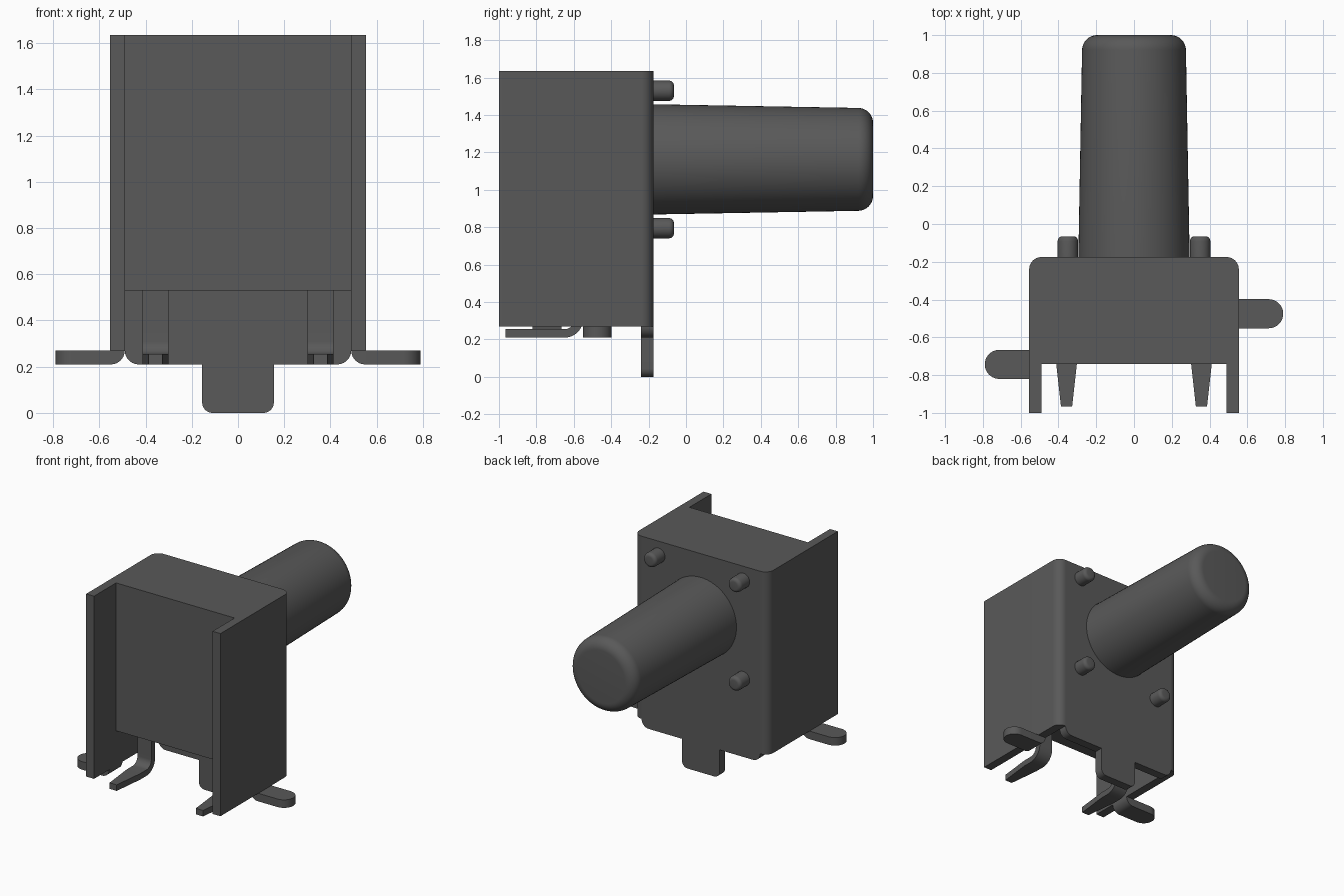
import bpy, bmesh, math
from mathutils import Vector

cube = bpy.data.objects.get("Cube")
if cube:
    bpy.data.objects.remove(cube)

grey = bpy.data.materials.new("dark grey")
grey.use_nodes = True
COLOUR = (0.1, 0.1, 0.1, 1)
grey.diffuse_color = COLOUR
grey.node_tree.nodes["Principled BSDF"].inputs["Base Color"].default_value = COLOUR


def finish(name, bm):
    bmesh.ops.recalc_face_normals(bm, faces=bm.faces)
    mesh = bpy.data.meshes.new(name)
    bm.to_mesh(mesh)
    bm.free()
    mesh.materials.append(grey)
    ob = bpy.data.objects.new(name, mesh)
    bpy.context.collection.objects.link(ob)
    bpy.ops.object.select_all(action='DESELECT')
    ob.select_set(True)
    bpy.context.view_layer.objects.active = ob
    bpy.ops.object.shade_smooth_by_angle(angle=math.radians(35))
    return ob


def arc(cx, cy, r, a0, a1, n=10):
    angles = [math.radians(a0 + (a1 - a0) * i / n) for i in range(n + 1)]
    return [(cx + r * math.cos(a), cy + r * math.sin(a)) for a in angles]


def extrude(name, points, axis, lo, hi, adjust=None):
    """Extrude a 2D outline along x (y,z), y (x,z) or z (x,y)."""
    def place(p, d):
        u, v = p
        return {'x': (d, u, v), 'y': (u, d, v), 'z': (u, v, d)}[axis]
    bm = bmesh.new()
    a = [bm.verts.new(place(p, lo)) for p in points]
    b = [bm.verts.new(place(p, hi)) for p in points]
    bm.faces.new(a)
    bm.faces.new(b)
    for i in range(len(points)):
        j = (i + 1) % len(points)
        bm.faces.new((a[i], a[j], b[j], b[i]))
    if adjust:
        for v in bm.verts:
            adjust(v)
    return finish(name, bm)


def lathe(name, profile, x, z, steps):
    """Spin a (radius, y) profile about an axis parallel to y."""
    bm = bmesh.new()
    vs = [bm.verts.new((x + r, y, z)) for r, y in profile]
    edges = [bm.edges.new(e) for e in zip(vs, vs[1:])]
    bmesh.ops.spin(bm, geom=vs + edges, cent=(x, 0, z), axis=(0, 1, 0),
                   angle=math.tau, steps=steps)
    bmesh.ops.remove_doubles(bm, verts=bm.verts, dist=1e-5)
    return finish(name, bm)


INNER, OUTER, TOP, WALL_Z, LOW_Z = 0.49, 0.555, 1.635, 0.27, 0.21
BACK_IN, BACK = -0.24, -0.175

# Moulded core between the side walls
extrude("core_block", [(-INNER, -0.74), (INNER, -0.74), (INNER, BACK_IN), (-INNER, BACK_IN)],
        'z', 0.53, TOP)

# Back plate with the locating tab under it
half = [(0, 0)] + arc(0.11, 0.045, 0.045, -90, 0) + [(0.155, LOW_Z)]
half += arc(0.43, WALL_Z, 0.06, -90, 0) + [(INNER, TOP)]
extrude("back_plate", half + [(-x, z) for x, z in reversed(half[1:])], 'y', BACK_IN, BACK)


# Contact pins narrow towards the tip
def taper(centre):
    def adjust(v):
        t = max(0, (-0.72 - v.co.y) / 0.245)
        v.co.x = centre + (v.co.x - centre) * (1 - 0.48 * t)
    return adjust


pin = [(-0.965, LOW_Z), (-0.72, LOW_Z)] + arc(-0.65, 0.31, 0.1, -90, 0)
pin += [(-0.55, 0.54), (-0.595, 0.54)] + arc(-0.65, 0.31, 0.055, 0, -90)
pin += [(-0.72, 0.255), (-0.965, 0.255)]

for side, s, tab_y in (("left", 1, -0.475), ("right", -1, -0.743)):
    # Folded side wall with its rounded back corner
    wall = [(INNER, -1), (OUTER, -1)] + arc(INNER, BACK_IN, 0.065, 0, 90)
    extrude(side + "_wall", [(s * x, y) for x, y in wall], 'z', WALL_Z, TOP)
    # Foot flange: curved bend and flat round-ended tongue
    bend = [(0.55, WALL_Z)] + arc(0.55, WALL_Z, 0.06, 180, 270)
    extrude(side + "_foot_bend", [(s * x, z) for x, z in bend], 'y', tab_y - 0.077, tab_y + 0.077)
    foot = [(0.55, tab_y - 0.077)] + arc(0.713, tab_y, 0.077, -90, 90, 20) + [(0.55, tab_y + 0.077)]
    extrude(side + "_foot", [(s * x, y) for x, y in foot], 'z', LOW_Z, WALL_Z)
    extrude(side + "_pin", pin, 'x', s * 0.357 - 0.057, s * 0.357 + 0.057, taper(s * 0.357))
    # Rivet pegs on the back plate
    for level, z in (("upper", 1.53), ("lower", 0.795)):
        peg = [(0, BACK - 0.02), (0.054, BACK - 0.02)] + arc(0.029, -0.09, 0.025, 0, 90, 6) + [(0, -0.065)]
        lathe(f"{side}_{level}_peg", peg, s * 0.35, z, 28)

# Long push button with a rounded end
button = [(0, BACK - 0.02), (0.295, BACK - 0.02)] + arc(0.195, 0.92, 0.08, 2, 90) + [(0, 1)]
lathe("push_button", button, 0, 1.163, 64)
